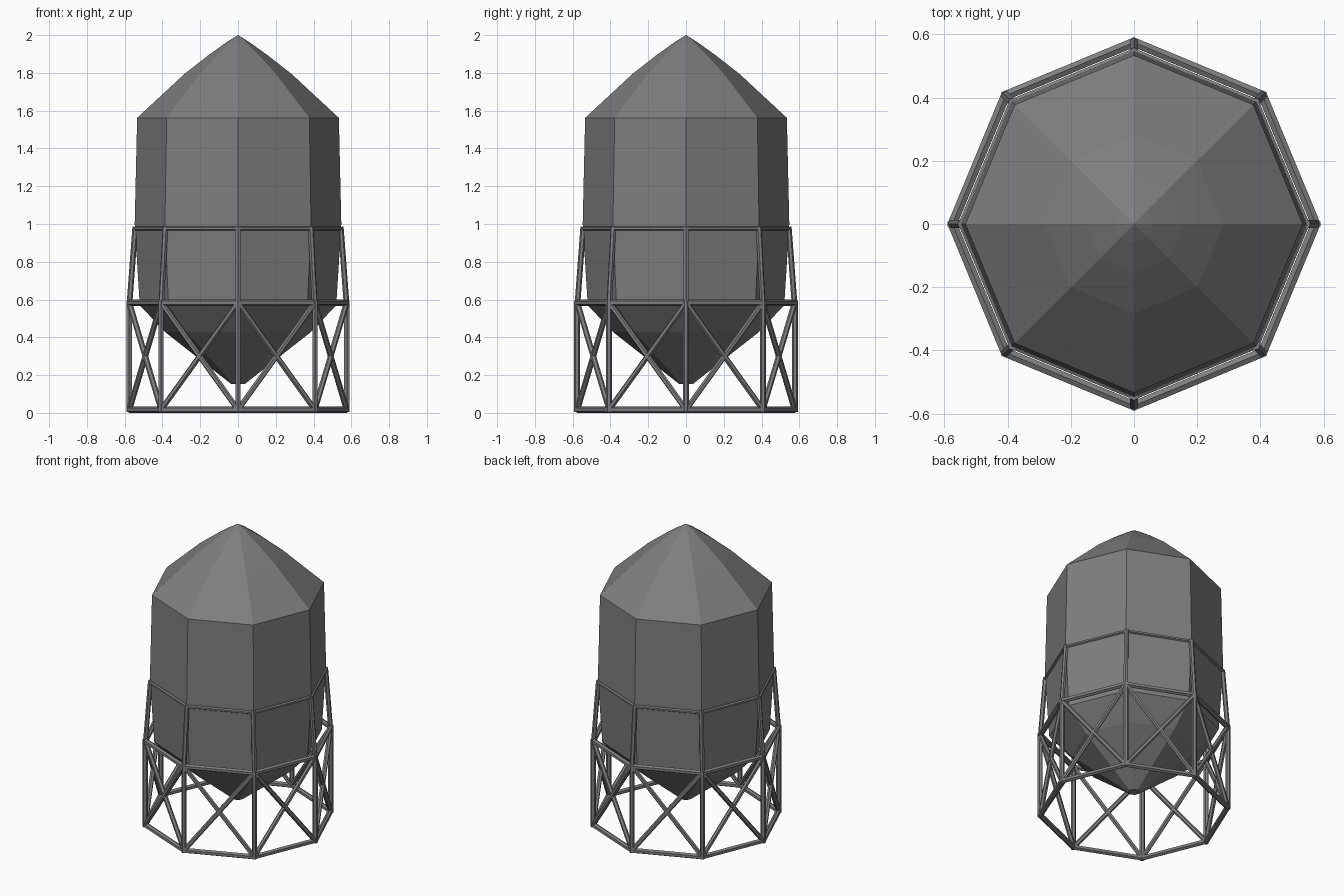
import bpy, bmesh, math
from mathutils import Vector

if "Cube" in bpy.data.objects:
    bpy.data.objects.remove(bpy.data.objects["Cube"])

N = 8

# Dark grey paint for every part
GREY = bpy.data.materials.new("dark_grey")
GREY.diffuse_color = (0.21, 0.21, 0.21, 1)
GREY.use_nodes = True
GREY.node_tree.nodes["Principled BSDF"].inputs["Base Color"].default_value = GREY.diffuse_color


def corner(r, z, i):
    a = 2 * math.pi * i / N
    return Vector((r * math.cos(a), r * math.sin(a), z))


def finish(bm, name):
    bmesh.ops.recalc_face_normals(bm, faces=bm.faces)
    me = bpy.data.meshes.new(name)
    bm.to_mesh(me)
    bm.free()
    me.materials.append(GREY)
    ob = bpy.data.objects.new(name, me)
    bpy.context.collection.objects.link(ob)
    return ob


def lathe(name, profile):
    """Eight-sided solid from (radius, height) pairs, capped at both ends."""
    bm = bmesh.new()
    rings = [[bm.verts.new(corner(r, z, i)) for i in range(N)] for r, z in profile]
    for a, b in zip(rings, rings[1:]):
        for i in range(N):
            j = (i + 1) % N
            bm.faces.new((a[i], a[j], b[j], b[i]))
    bm.faces.new(rings[0])
    bm.faces.new(rings[-1])
    return finish(bm, name)


def bars(name, pairs, radius, sides=6):
    """Straight bars between pairs of points."""
    bm = bmesh.new()
    for p, q in pairs:
        d = q - p
        m = d.to_track_quat('Z', 'Y').to_matrix().to_4x4()
        m.translation = (p + q) / 2
        bmesh.ops.create_cone(bm, cap_ends=True, segments=sides, radius1=radius,
                              radius2=radius, depth=d.length, matrix=m)
    return finish(bm, name)


def ring(name, r, z, radius):
    return bars(name, [(corner(r, z, i), corner(r, z, i + 1)) for i in range(N)], radius)


# Tank: hopper bottom, straight walls, slightly domed roof (one closed shell)
lathe("tank", [(0.035, 0.152), (0.385, 0.427), (0.52, 0.57), (0.547, 1.0),
               (0.534, 1.562), (0.283, 1.795), (0.155, 1.895),
               (0.06, 1.963), (0.0005, 2.0)])

# Horizontal rings of the stand
ring("base_ring", 0.575, 0.017, 0.017)
ring("middle_ring", 0.575, 0.583, 0.017)
ring("top_ring", 0.546, 0.976, 0.011)

# Upright legs and the leaning upper struts
bars("legs", [(corner(0.576, 0.005, i), corner(0.576, 0.595, i)) for i in range(N)], 0.016)
bars("upper_struts", [(corner(0.574, 0.585, i), corner(0.544, 0.985, i)) for i in range(N)], 0.015)

# Crossed braces in every bay
braces = []
for i in range(N):
    braces.append((corner(0.575, 0.017, i), corner(0.575, 0.583, i + 1)))
    braces.append((corner(0.575, 0.583, i), corner(0.575, 0.017, i + 1)))
bars("cross_braces", braces, 0.015)
